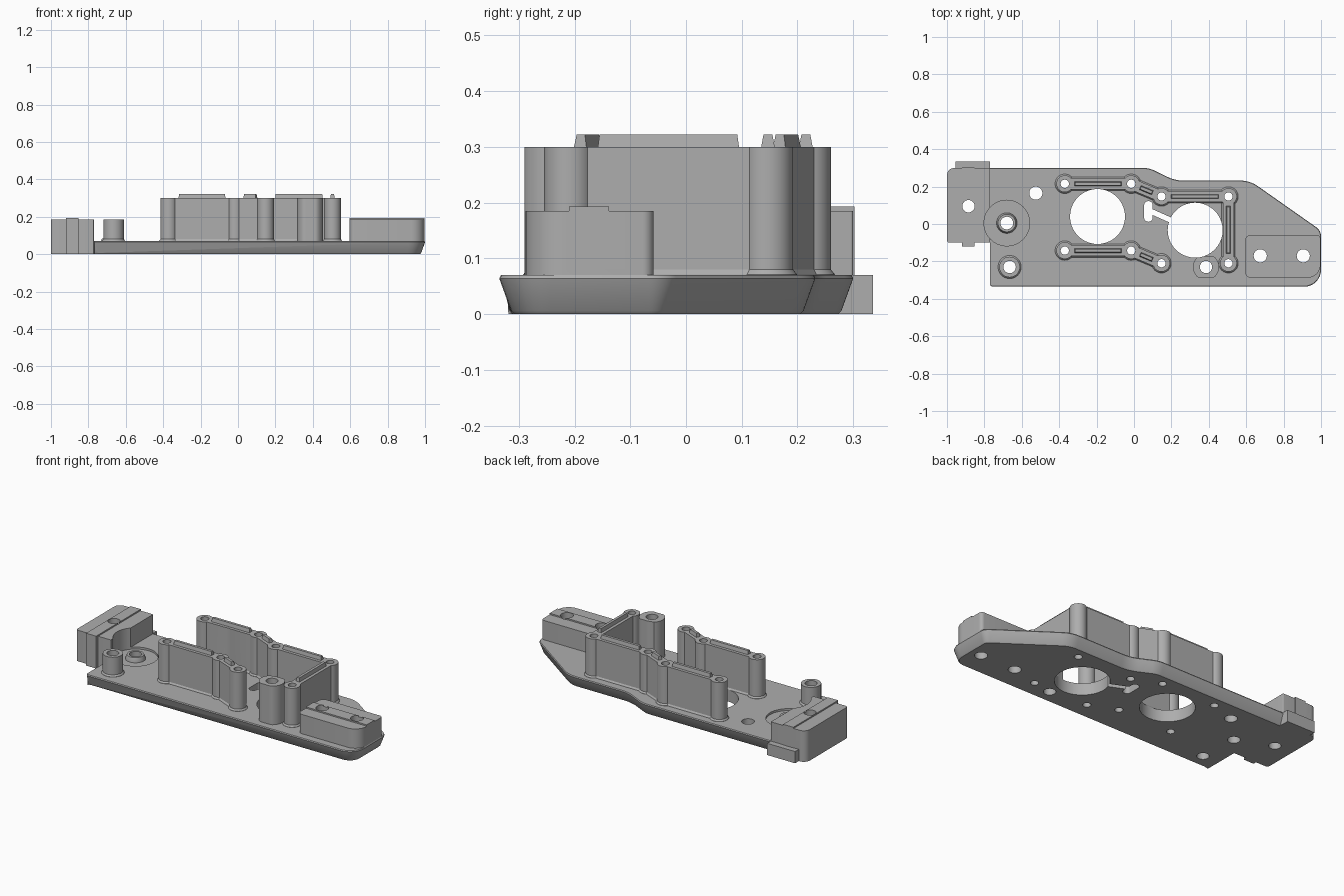
import bpy, bmesh, math
from mathutils import Vector

if "Cube" in bpy.data.objects:
    bpy.data.objects.remove(bpy.data.objects["Cube"])

grey = bpy.data.materials.new("cast_grey")
grey.diffuse_color = (0.42, 0.42, 0.42, 1)
grey.use_nodes = True
grey.node_tree.nodes["Principled BSDF"].inputs["Base Color"].default_value = grey.diffuse_color


def loft(name, layers):
    """Closed solid through stacked outlines: [(points, z), ...] from bottom to top."""
    bm = bmesh.new()
    rings = [[bm.verts.new((p[0], p[1], z)) for p in pts] for pts, z in layers]
    n = len(rings[0])
    bm.faces.new(rings[0][::-1])
    bm.faces.new(rings[-1])
    for a, b in zip(rings, rings[1:]):
        for i in range(n):
            j = (i + 1) % n
            bm.faces.new((a[i], a[j], b[j], b[i]))
    bmesh.ops.recalc_face_normals(bm, faces=bm.faces)
    me = bpy.data.meshes.new(name)
    bm.to_mesh(me)
    bm.free()
    me.materials.append(grey)
    ob = bpy.data.objects.new(name, me)
    bpy.context.collection.objects.link(ob)
    return ob


def circle(x, y, r, n=40):
    return [(x + r * math.cos(2 * math.pi * i / n), y + r * math.sin(2 * math.pi * i / n)) for i in range(n)]


def rect(x0, x1, y0, y1):
    return [(x0, y0), (x1, y0), (x1, y1), (x0, y1)]


def strip(a, b, w, gap=0.0):
    """Rectangle of half-width w along the line a-b, shortened by gap at both ends."""
    a, b = Vector(a), Vector(b)
    d = (b - a).normalized()
    s = Vector((-d.y, d.x)) * w
    a, b = a + d * gap, b - d * gap
    return [a - s, b - s, b + s, a + s]


def rounded(corners, steps=8):
    """Outline from (x, y, radius) corners, counter-clockwise."""
    out = []
    for i, (x, y, r) in enumerate(corners):
        p = Vector((x, y))
        if r == 0:
            out.append(p)
            continue
        u = (Vector(corners[i - 1][:2]) - p).normalized()
        v = (Vector(corners[(i + 1) % len(corners)][:2]) - p).normalized()
        half = u.angle(v) / 2
        c = p + (u + v).normalized() * (r / math.sin(half))
        s, e = p + u * (r / math.tan(half)) - c, p + v * (r / math.tan(half)) - c
        sweep = s.angle_signed(e)
        a0 = math.atan2(s.y, s.x)
        for k in range(steps + 1):
            a = a0 - sweep * k / steps
            out.append(c + Vector((math.cos(a), math.sin(a))) * r)
    return out


def inset(pts, d):
    """Move a counter-clockwise outline inward by d, leaving the straight left edge in place."""
    res = []
    for i, p in enumerate(pts):
        e1 = (p - pts[i - 1]).normalized()
        e2 = (pts[(i + 1) % len(pts)] - p).normalized()
        n = Vector((-e1.y - e2.y, e1.x + e2.x)).normalized()
        q = p + n * (d / max(0.5, n.dot(Vector((-e1.y, e1.x)))))
        if p.x < -0.765:
            q.x = p.x
        res.append(q)
    return res


def boolean(target, others, op):
    col = bpy.data.collections.new("operands")
    for o in others:
        col.objects.link(o)
    m = target.modifiers.new("bool", 'BOOLEAN')
    m.operation, m.solver, m.operand_type, m.collection = op, 'EXACT', 'COLLECTION', col
    bpy.context.view_layer.objects.active = target
    bpy.ops.object.modifier_apply(modifier=m.name)
    bpy.data.collections.remove(col)


def delete(obs):
    for o in obs:
        bpy.data.objects.remove(o)


T, H = 0.07, 0.30     # plate thickness, housing wall height
parts = []

# base plate with undercut sides
edge = rounded([(-0.77, -0.335, 0.015), (1.0, -0.335, 0.09), (1.0, -0.035, 0.06), (0.62, 0.232, 0.16),
                (0.22, 0.232, 0.2), (0.08, 0.30, 0.15), (-0.77, 0.30, 0)])
parts.append(loft("base_plate", [(inset(edge, 0.027), 0), (inset(edge, 0.021), 0.006),
                                 (edge, 0.064), (inset(edge, 0.003), T)]))

# left mounting block with raised rib and rear tab
block = loft("left_block", [(rounded([(-1, -0.10, 0.015), (-0.77, -0.10, 0.005), (-0.77, 0.30, 0.005),
                                      (-1, 0.30, 0.04)]), z) for z in (0, 0.185)])
extra = [loft("rib", [(rect(-0.92, -0.853, -0.12, 0.302), z) for z in (0, 0.193)]),
         loft("tab", [(rect(-0.955, -0.771, 0.27, 0.335), z) for z in (0, T)])]
boolean(block, extra, 'UNION')
delete(extra)
parts.append(block)

# right mounting block with raised rib
block = loft("right_block", [(rounded([(0.595, -0.288, 0.03), (0.997, -0.288, 0.07), (0.997, -0.058, 0.02),
                                       (0.595, -0.058, 0.03)]), z) for z in (T - 0.01, 0.185)])
extra = [loft("rib", [(rect(0.595, 0.997, -0.21, -0.138), z) for z in (0.1, 0.193)])]
boolean(block, extra, 'UNION')
delete(extra)
parts.append(block)

# housing rails: posts joined by walls, each wall topped with a locating ridge
rear = [(-0.37, 0.215), (-0.015, 0.215), (0.147, 0.147), (0.505, 0.147), (0.505, -0.21)]
front = [(-0.37, -0.142), (-0.015, -0.142), (0.147, -0.21)]
for name, path in (("rear_rail", rear), ("front_rail", front)):
    bits = [loft("post", [(circle(x, y, 0.052), T - 0.01), (circle(x, y, 0.052), T + 0.001),
                          (circle(x, y, 0.045), T + 0.01), (circle(x, y, 0.045), H)]) for x, y in path]
    for a, b in zip(path, path[1:]):
        bits.append(loft("wall", [(strip(a, b, w), z) for w, z in
                                  ((0.036, T - 0.01), (0.036, T + 0.001), (0.03, T + 0.01), (0.03, H))]))
        bits.append(loft("ridge", [(strip(a, b, 0.03, 0.04), H - 0.02), (strip(a, b, 0.012, 0.052), H - 0.01),
                                   (strip(a, b, 0.012, 0.052), H), (strip(a, b, 0.008, 0.055), 0.322)]))
    rail = bits.pop(0)
    rail.name = name
    boolean(rail, bits, 'UNION')
    delete(bits)
    parts.append(rail)

# tall flat-sided boss beside the housing, short round boss at the left
tall = [(x, max(-0.29, min(-0.172, y))) for x, y in circle(0.385, -0.23, 0.07)]
parts.append(loft("tall_boss", [(tall, T - 0.01), (tall, H)]))
parts.append(loft("short_boss", [(circle(-0.665, -0.23, r), z) for r, z in
                                 ((0.062, T - 0.01), (0.062, T + 0.001), (0.055, T + 0.01), (0.055, 0.185))]))

# cutters: screw holes, motor openings, slot with channel, round recess
holes = [(x, y, 0.022) for x, y in rear + front]
holes += [(-0.195, 0.04, 0.147), (0.327, -0.033, 0.147), (-0.525, 0.165, 0.035), (-0.885, 0.095, 0.033),
          (0.675, -0.17, 0.035), (0.905, -0.17, 0.035), (0.385, -0.23, 0.033), (-0.665, -0.23, 0.033),
          (-0.68, 0.005, 0.034)]
cutters = [loft("cutter", [(circle(*h), -0.1), (circle(*h), 0.5)]) for h in holes]
slot = rounded([(0.054, 0.012, 0.022), (0.1, 0.012, 0.022), (0.1, 0.122, 0.022), (0.054, 0.122, 0.022)])
cutters.append(loft("cutter", [(slot, -0.1), (slot, T + 0.02)]))
channel = strip((0.085, 0.07), (0.22, 0.01), 0.014)
cutters.append(loft("cutter", [(channel, -0.1), (channel, T + 0.02)]))
cutters.append(loft("cutter", [(circle(-0.68, 0.005, 0.122, 64), z) for z in (0.058, 0.5)]))
for p in parts:
    boolean(p, cutters, 'DIFFERENCE')
delete(cutters)

# hub collar standing in the recess
hub = loft("hub_collar", [(circle(-0.68, 0.005, r), z) for r, z in
                          ((0.055, 0.05), (0.055, 0.062), (0.047, 0.085))])
bore = loft("cutter", [(circle(-0.68, 0.005, 0.034), z) for z in (-0.1, 0.5)])
boolean(hub, [bore], 'DIFFERENCE')
delete([bore])
parts.append(hub)

# smooth round surfaces, keep hard edges
for p in parts:
    p.select_set(True)
bpy.context.view_layer.objects.active = parts[0]
bpy.ops.object.shade_smooth_by_angle(angle=math.radians(30))
